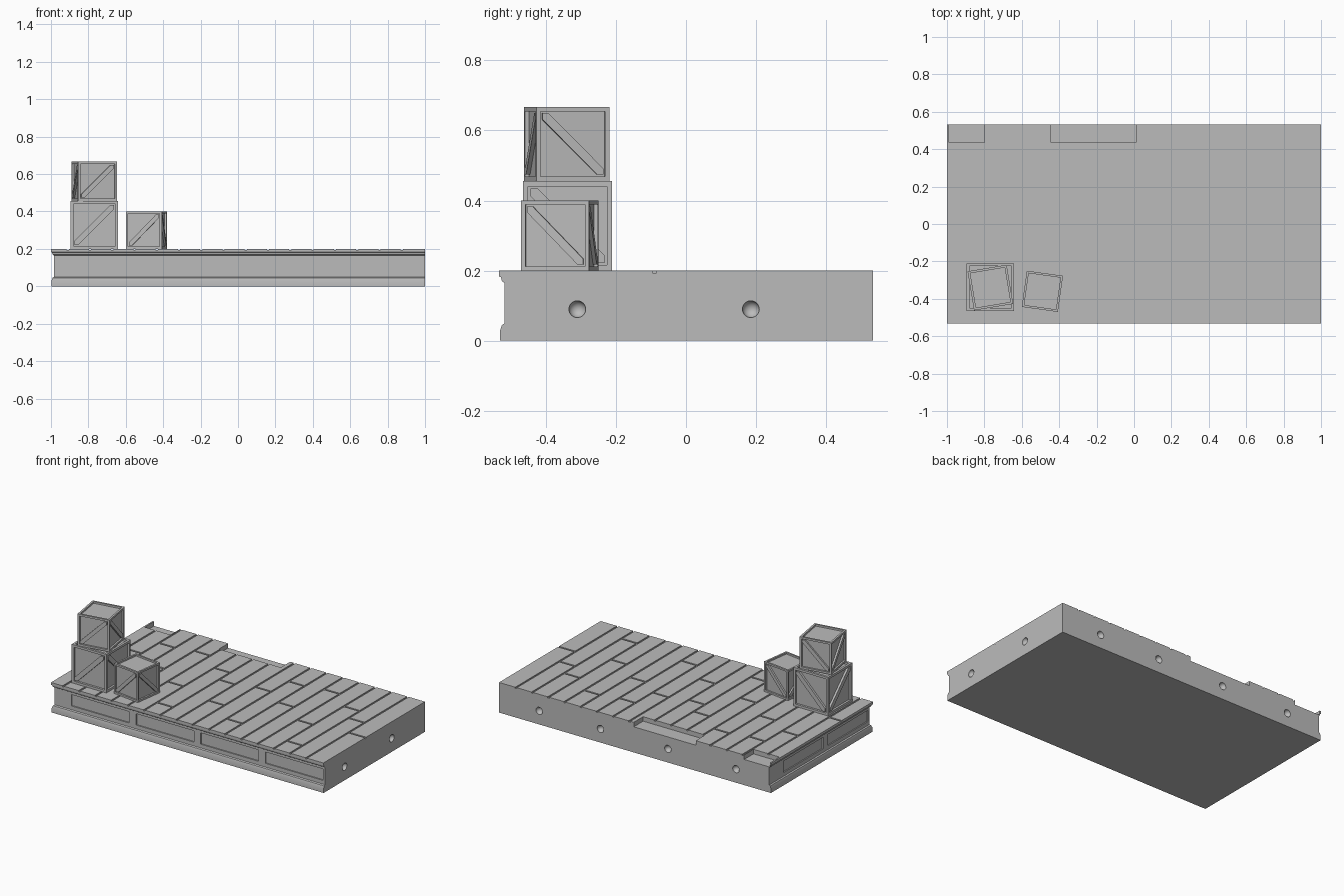
import bpy, bmesh, math
from mathutils import Matrix, Vector

if "Cube" in bpy.data.objects:
    bpy.data.objects.remove(bpy.data.objects["Cube"], do_unlink=True)

# One plain material
grey = bpy.data.materials.new("stone_grey")
grey.use_nodes = True
COLOR = (0.5, 0.5, 0.5, 1)
grey.diffuse_color = COLOR
grey.node_tree.nodes["Principled BSDF"].inputs["Base Color"].default_value = COLOR

HX, HY, TOP = 1.0, 0.533, 0.2
PLANK = 0.007


def finish(bm, name):
    bmesh.ops.recalc_face_normals(bm, faces=bm.faces)
    mesh = bpy.data.meshes.new(name)
    bm.to_mesh(mesh)
    bm.free()
    mesh.materials.append(grey)
    obj = bpy.data.objects.new(name, mesh)
    bpy.context.collection.objects.link(obj)
    return obj


def add_box(bm, lo, hi):
    lo, hi = Vector(lo), Vector(hi)
    m = Matrix.Translation((lo + hi) / 2) @ Matrix.Diagonal((*(hi - lo), 1))
    bmesh.ops.create_cube(bm, size=1, matrix=m)


def cut(obj, cutter):
    cutter.hide_render = True
    mod = obj.modifiers.new("cut", 'BOOLEAN')
    mod.object, mod.solver = cutter, 'EXACT'
    bpy.ops.object.select_all(action='DESELECT')
    bpy.context.view_layer.objects.active = obj
    obj.select_set(True)
    bpy.ops.object.modifier_apply(modifier=mod.name)


# Platform body: moulded on the front and on its right-hand (-x) side
profile = [(0, .003), (.03, .003), (.045, .008), (.05, .016), (.165, .016),
           (.17, .008), (.181, .005), (.183, 0), (TOP - PLANK, 0)]
bm = bmesh.new()
rings = []
for z, d in profile:
    corners = [(-HX + d, -HY + d), (HX, -HY + d), (HX, HY), (-HX + d, HY)]
    rings.append([bm.verts.new((x, y, z)) for x, y in corners])
for a, b in zip(rings, rings[1:]):
    for i in range(4):
        j = (i + 1) % 4
        bm.faces.new((a[i], a[j], b[j], b[i]))
bm.faces.new(rings[0])
bm.faces.new(rings[-1])
body = finish(bm, "platform_body")

# Floor planks with staggered end joints
joints = [(-.2,), (.12,), (-.35, .3), (.02,), (.33,), (-.12,), (-.4, .2), (.08,)]
gap = 0.006
edges = [-HX - gap] + [-.91 + .119 * k for k in range(16)] + [HX + gap]
bm = bmesh.new()
for i, (x0, x1) in enumerate(zip(edges, edges[1:])):
    ends = joints[i % len(joints)] if i < 16 else (-.09,)
    ys = [-HY - gap, *ends, HY + gap]
    for y0, y1 in zip(ys, ys[1:]):
        add_box(bm, (x0 + gap, y0 + gap, TOP - PLANK), (x1 - gap, y1 - gap, TOP))
planks = finish(bm, "floor_planks")

# Recesses in the back edge
bm = bmesh.new()
for x0, x1 in [(-.99, -.8), (-.445, .01)]:
    add_box(bm, (x0, .435, .17), (x1, .6, .3))
recess_cutter = finish(bm, "recess_cutter")

# Sunken side panels and round sockets
bm = bmesh.new()
for k in range(4):
    x = -.862 + .475 * k
    add_box(bm, (x, -.6, .075), (x + .425, -HY + .024, .15))
for y in (-.505, -.035):
    add_box(bm, (-1.1, y, .075), (-HX + .024, y + .42, .15))
sockets = [(HX, -.31), (HX, .185)] + [(x, HY) for x in (.705, .255, -.24, -.74)]
for x, y in sockets:
    bmesh.ops.create_uvsphere(bm, u_segments=32, v_segments=16, radius=.024,
                              matrix=Matrix.Translation((x, y, .09)))
side_cutter = finish(bm, "side_cutter")

cut(body, recess_cutter)
cut(planks, recess_cutter)
cut(body, side_cutter)
for helper in (recess_cutter, side_cutter):
    bpy.data.objects.remove(helper, do_unlink=True)
bpy.ops.object.select_all(action='DESELECT')
body.select_set(True)
bpy.context.view_layer.objects.active = body
bpy.ops.object.shade_smooth_by_angle(angle=math.radians(30))


# Crates: sunken panels with a flush diagonal brace on each side
def crate(name, size, height, x, y, z, turn):
    bm = bmesh.new()
    bmesh.ops.create_cube(bm, size=1)
    border, depth, w = .085, .055, .083
    faces = [f for f in bm.faces if f.normal.z > -.5]
    bmesh.ops.inset_individual(bm, faces=faces, thickness=border, depth=0)
    bmesh.ops.inset_individual(bm, faces=faces, thickness=0, depth=-depth)
    h = .5 - border
    outline = [(-h, -h), (w - h, -h), (h, h - w), (h, h), (h - w, h), (-h, w - h)]
    for side in range(4):
        spin = Matrix.Rotation(side * math.pi / 2, 4, 'Z')
        flip = 1 if side in (0, 3) else -1
        if side in (2, 3):
            flip = -1 if side == 2 else 1
        front, back = [[bm.verts.new(spin @ Vector((u * flip, d, v)))
                        for u, v in outline] for d in (-.5, depth - .5)]
        bm.faces.new(front)
        for i in range(6):
            j = (i + 1) % 6
            bm.faces.new((front[i], front[j], back[j], back[i]))
    bmesh.ops.transform(bm, verts=bm.verts, matrix=Matrix.Translation((x, y, z + height / 2))
                        @ Matrix.Rotation(math.radians(turn), 4, 'Z')
                        @ Matrix.Diagonal((size, size, height, 1)))
    return finish(bm, name)


crate("large_crate", .255, .256, -.768, -.338, TOP, 0)
crate("upper_crate", .212, .211, -.768, -.34, .456, 9.5)
crate("small_crate", .195, .2, -.49, -.36, TOP, -8)
